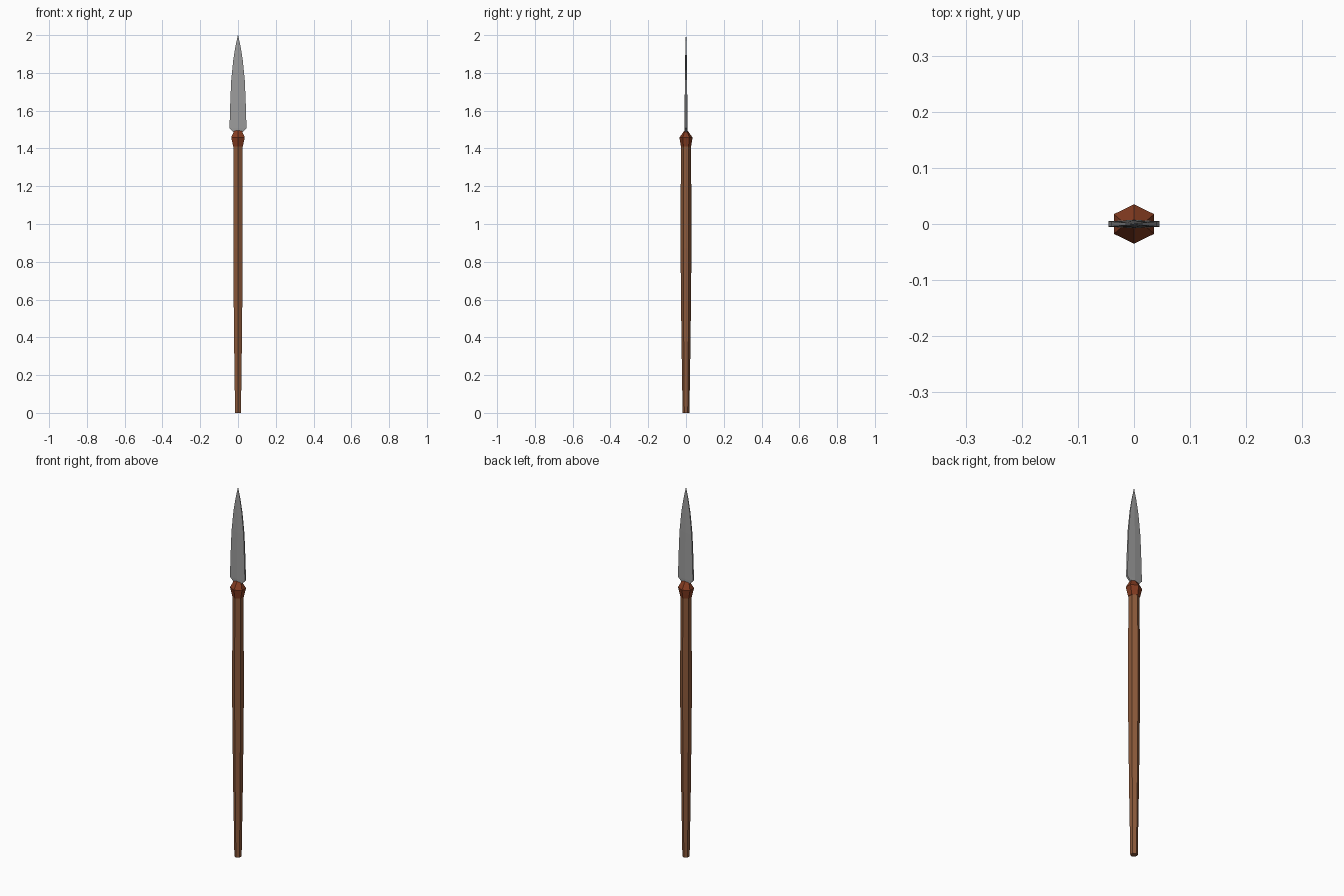
import bpy, bmesh, math

if "Cube" in bpy.data.objects:
    bpy.data.objects.remove(bpy.data.objects["Cube"])


def material(name, colour):
    m = bpy.data.materials.new(name)
    m.diffuse_color = (*colour, 1)
    m.use_nodes = True
    m.node_tree.nodes["Principled BSDF"].inputs["Base Color"].default_value = m.diffuse_color
    return m


wood = material("brown wood", (0.26, 0.10, 0.043))
binding = material("red brown binding", (0.23, 0.045, 0.015))
steel = material("grey steel", (0.33, 0.33, 0.33))


def hexagon(rx, ry):
    """Six points with corners on the y axis."""
    return [(rx * math.cos(a), ry * math.sin(a))
            for a in (math.radians(30 + 60 * i) for i in range(6))]


def blade_section(w, edge, ridge):
    """Flat blade section with a central ridge on both faces."""
    return [(w, -edge), (w, edge), (0, ridge), (-w, edge), (-w, -edge), (0, -ridge)]


def loft(name, sections, mat):
    """Join six-point sections, given as (z, points), and cap the ends."""
    bm = bmesh.new()
    rings = [[bm.verts.new((x, y, z)) for x, y in pts] for z, pts in sections]
    for a, b in zip(rings, rings[1:]):
        for i in range(6):
            j = (i + 1) % 6
            bm.faces.new((a[i], a[j], b[j], b[i]))
    bm.faces.new(rings[0][::-1])
    bm.faces.new(rings[-1])
    bmesh.ops.recalc_face_normals(bm, faces=bm.faces)
    me = bpy.data.meshes.new(name)
    bm.to_mesh(me)
    bm.free()
    me.materials.append(mat)
    ob = bpy.data.objects.new(name, me)
    bpy.context.collection.objects.link(ob)
    return ob


# Hexagonal shaft, slightly swollen at the middle
shaft = [(0, .018), (.35, .0235), (.6, .0265), (.87, .029), (1.1, .0285), (1.42, .0265)]
loft("shaft", [(z, hexagon(r, r)) for z, r in shaft], wood)

# Collar, flattened toward the blade
collar = [(1.41, .029, .027), (1.458, .0416, .035), (1.495, .023, .008)]
loft("collar", [(z, hexagon(rx, ry)) for z, rx, ry in collar], binding)

# Leaf-shaped blade: height, half width, edge and ridge half thickness
blade = [(1.485, .023, .005, .0075), (1.508, .045, .005, .0075), (1.64, .041, .0045, .007),
         (1.76, .036, .004, .006), (1.87, .025, .003, .0045),
         (1.94, .0135, .002, .003), (2.0, .0008, .0006, .001)]
loft("blade", [(z, blade_section(w, e, r)) for z, w, e, r in blade], steel)
